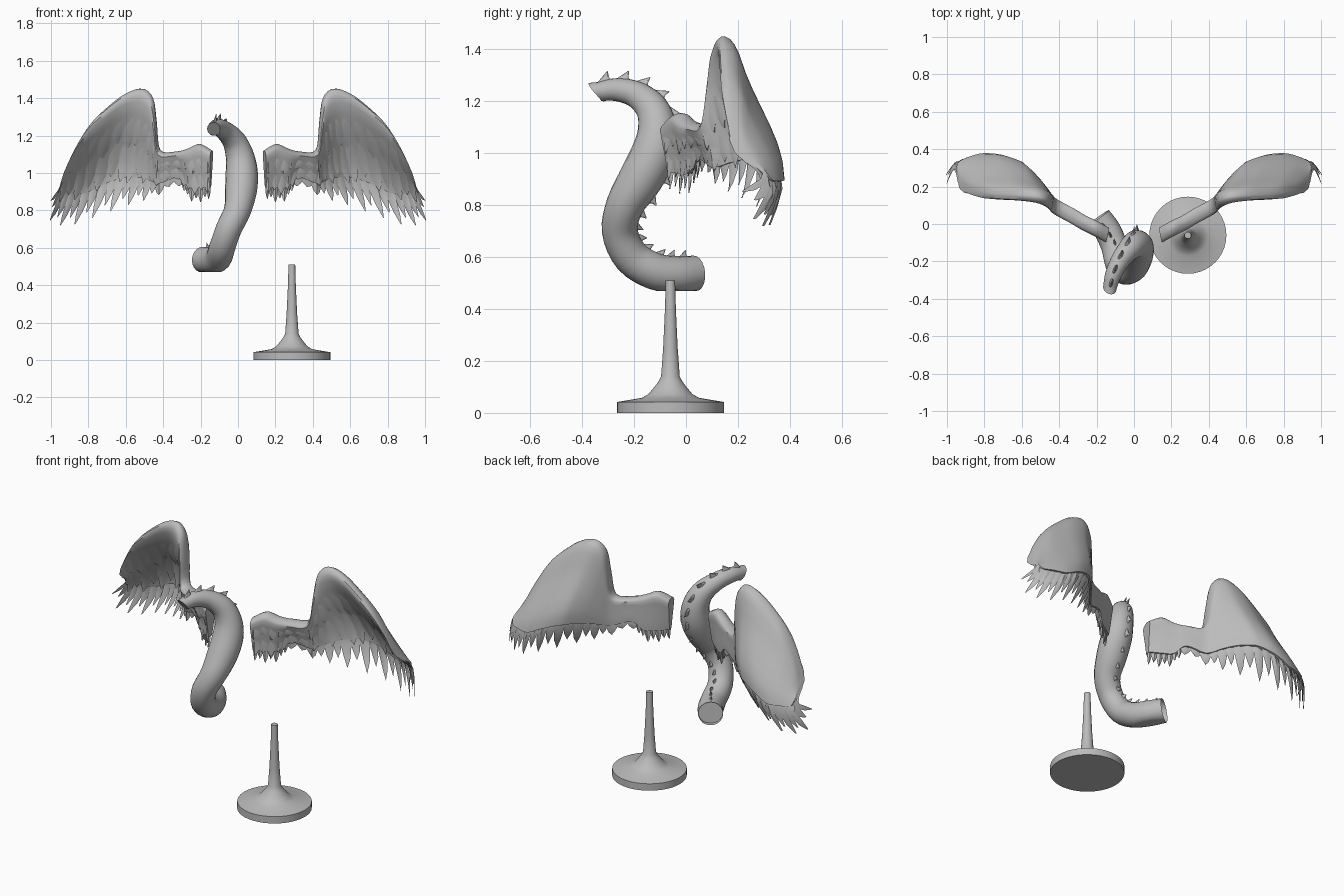
import bpy, bmesh, math
from mathutils import Vector

cube = bpy.data.objects.get("Cube")
if cube:
    bpy.data.objects.remove(cube, do_unlink=True)

grey = bpy.data.materials.new("stone_grey")
grey.use_nodes = True
grey.diffuse_color = (0.5, 0.5, 0.5, 1)
grey.node_tree.nodes["Principled BSDF"].inputs["Base Color"].default_value = (0.5, 0.5, 0.5, 1)


def finish(bm, name, angle):
    bmesh.ops.recalc_face_normals(bm, faces=bm.faces)
    mesh = bpy.data.meshes.new(name)
    bm.to_mesh(mesh)
    bm.free()
    mesh.materials.append(grey)
    ob = bpy.data.objects.new(name, mesh)
    bpy.context.collection.objects.link(ob)
    bpy.ops.object.select_all(action='DESELECT')
    ob.select_set(True)
    bpy.context.view_layer.objects.active = ob
    bpy.ops.object.shade_smooth_by_angle(angle=math.radians(angle))
    return ob


def spline(pts, u):
    """Catmull-Rom sample of a list of points at parameter u."""
    i = max(0, min(int(u), len(pts) - 2))
    t = u - i
    a, b, c, d = (Vector(pts[max(0, min(k, len(pts) - 1))]) for k in range(i - 1, i + 3))
    return 0.5 * (2 * b + (c - a) * t + (2 * a - 5 * b + 4 * c - d) * t * t
                  + (3 * b - a - 3 * c + d) * t ** 3)


def loft(bm, rings):
    """Closed skin over rings of equal length, capped at both ends."""
    loops = [[bm.verts.new(p) for p in r] for r in rings]
    n = len(loops[0])
    for a, b in zip(loops, loops[1:]):
        for k in range(n):
            bm.faces.new((a[k], a[(k + 1) % n], b[(k + 1) % n], b[k]))
    return bm.faces.new(loops[0]), bm.faces.new(loops[-1])


# Stand: turned profile
profile = [(0.206, 0), (0.206, 0.042), (0.11, 0.058), (0.085, 0.072), (0.065, 0.096),
           (0.048, 0.118), (0.036, 0.14), (0.028, 0.25), (0.021, 0.4), (0.018, 0.51)]
bm = bmesh.new()
turn = [2 * math.pi * k / 40 for k in range(40)]
loft(bm, [[(0.288 + r * math.cos(a), -0.06 + r * math.sin(a), z) for a in turn]
          for r, z in profile])
finish(bm, "display_stand", 35)

# Serpent body: x, y, z, radius from neck to tail
spine = [Vector(p) for p in (
    (-0.13, -0.345, 1.235, 0.036), (-0.11, -0.27, 1.245, 0.044), (-0.07, -0.19, 1.225, 0.052),
    (-0.02, -0.13, 1.17, 0.064), (0.01, -0.11, 1.09, 0.076), (0.02, -0.125, 1.0, 0.086),
    (0.015, -0.175, 0.9, 0.085), (-0.003, -0.235, 0.8, 0.073), (-0.05, -0.255, 0.7, 0.069),
    (-0.085, -0.21, 0.6, 0.07), (-0.105, -0.12, 0.545, 0.071), (-0.142, -0.035, 0.532, 0.072),
    (-0.19, 0.034, 0.537, 0.069))]


def frame(u):
    p = spline(spine, u)
    ahead = spline(spine, min(u + 0.05, len(spine) - 1))
    t = (ahead - spline(spine, max(u - 0.05, 0))).to_3d().normalized()
    n = Vector((1, 0, 0)).cross(t).normalized()
    return p.to_3d(), p.w, t, n, t.cross(n)


bm = bmesh.new()
rings = []
for k in range(4 * (len(spine) - 1) + 1):
    p, r, t, n, s = frame(k / 4)
    rings.append([p + r * (n * math.cos(a) + s * math.sin(a)) for a in turn[::2]])
neck_end, tail_end = loft(bm, rings)
# slanted cut at the neck
for v in neck_end.verts:
    v.co.y -= 0.7 * (v.co.z - 1.235)
# hollow socket in the tail end
bmesh.ops.inset_region(bm, faces=[tail_end], thickness=0.035)
bmesh.ops.translate(bm, verts=tail_end.verts, vec=-0.03 * frame(12)[2])
# flat underside where the stand fits
for v in bm.verts:
    v.co.z = max(v.co.z, 0.47)
finish(bm, "serpent_body", 35)

# Back spines, hooked towards the tail
bm = bmesh.new()
for k in range(16):
    p, r, t, n, s = frame(0.55 + k * 0.72)
    big = 1.0 if k < 7 else 0.8
    base = p + n * (r - 0.01)
    rings = []
    for width, rise, lean in ((1, 0, 0), (0.5, 0.018, 0.004), (0.05, 0.042, 0.018)):
        rings.append([base + (t * (0.034 * width * math.cos(a) + lean) + n * rise
                              + s * 0.013 * width * math.sin(a)) * big for a in turn[::5]])
    loft(bm, rings)
finish(bm, "back_spines", 30)

# Wings: leading edge and feather tip line, root to tip
lead = [(0.14, -0.06, 1.12), (0.205, -0.025, 1.155), (0.27, 0.005, 1.13), (0.33, 0.04, 1.115),
        (0.42, 0.09, 1.125), (0.438, 0.11, 1.28), (0.455, 0.122, 1.4), (0.51, 0.14, 1.45),
        (0.6, 0.15, 1.425), (0.7, 0.155, 1.35), (0.79, 0.165, 1.26), (0.865, 0.18, 1.14),
        (0.92, 0.2, 1.02)]
tips = [(0.15, -0.07, 0.865), (0.2, -0.025, 0.845), (0.26, 0.02, 0.855), (0.315, 0.06, 0.93),
        (0.42, 0.11, 0.885), (0.5, 0.16, 0.855), (0.58, 0.21, 0.83), (0.67, 0.265, 0.805),
        (0.77, 0.31, 0.77), (0.87, 0.32, 0.73), (0.95, 0.295, 0.725), (1.005, 0.26, 0.755),
        (1.0, 0.215, 0.86)]
BACK = Vector((-0.2, 0.95, 0.1)).normalized()
SPAN = len(lead) - 1


def on_wing(u, v, d, side):
    u = max(0, min(u, SPAN))
    a, b = spline(lead, u), spline(tips, u)
    bulge = 0.085 * max(0, min(1, (u - 4) / 3)) + 0.008
    p = a.lerp(b, v) + BACK * (d + bulge * math.sin(math.pi * min(v, 1) ** 1.8))
    return Vector((p.x * side, p.y, p.z))


def thickness(u, v):
    taper = 1 if u < 10 else 1 - 0.3 * (u - 10)
    return 0.08 * taper * min(1, math.sqrt(v / 0.08)) * (1 - v) ** 1.1 + 0.01


def wing_skin(side):
    bm = bmesh.new()
    cols = [0, 0.02, 0.05, 0.1, 0.2, 0.3, 0.4, 0.5, 0.6, 0.68, 0.75]
    rings = []
    for k in range(SPAN * 4 + 1):
        u = k / 4
        reach = 1 - 0.06 * max(0, u - 9)
        back = [on_wing(u, v * reach, thickness(u, v) / 2, side) for v in cols]
        front = [on_wing(u, v * reach, -thickness(u, v) / 2, side) for v in reversed(cols)]
        rings.append(back + front)
    loft(bm, rings)
    return bm


def feather(bm, u, half, v0, v1, d, side):
    """Pointed blade, slightly tilted so that neighbours overlap."""
    rings = []
    for t, w in ((0, 0.6), (0.25, 1), (0.5, 1), (0.7, 0.95), (0.87, 0.6), (1, 0.04)):
        v = v0 + (v1 - v0) * t
        lift = 0.007 * w
        rings.append([on_wing(u - half * w, v, d + 0.004, side), on_wing(u, v, d - lift, side),
                      on_wing(u + half * w, v, d - 0.004, side), on_wing(u, v, d + lift, side)])
    loft(bm, rings)


# first u, last u, count, start, end, front offset
rows = {
    "flight_feathers": [(0.2, 2.6, 7, 0.45, 1.0, 0), (3.0, 6.6, 8, 0.4, 1.0, 0),
                        (7.1, 11.9, 11, 0.3, 1.01, 0)],
    "long_coverts": [(0.3, 2.6, 5, 0.3, 0.86, -0.016), (3.0, 6.6, 7, 0.3, 0.8, -0.018),
                     (7.1, 11.5, 8, 0.25, 0.78, -0.02)],
    "short_coverts": [(0.3, 6.6, 11, 0.12, 0.48, -0.028), (7.1, 11.2, 7, 0.1, 0.5, -0.028)],
}
for side, label in ((1, "left"), (-1, "right")):
    finish(wing_skin(side), label + "_wing", 40)
    for name, groups in rows.items():
        bm = bmesh.new()
        for u0, u1, count, v0, v1, d in groups:
            step = (u1 - u0) / (count - 1)
            for k in range(count):
                end = v1 - (0.07 if k % 2 else 0)
                feather(bm, u0 + k * step, step * 0.62, v0, end, d, side)
        finish(bm, label + "_" + name, 30)
